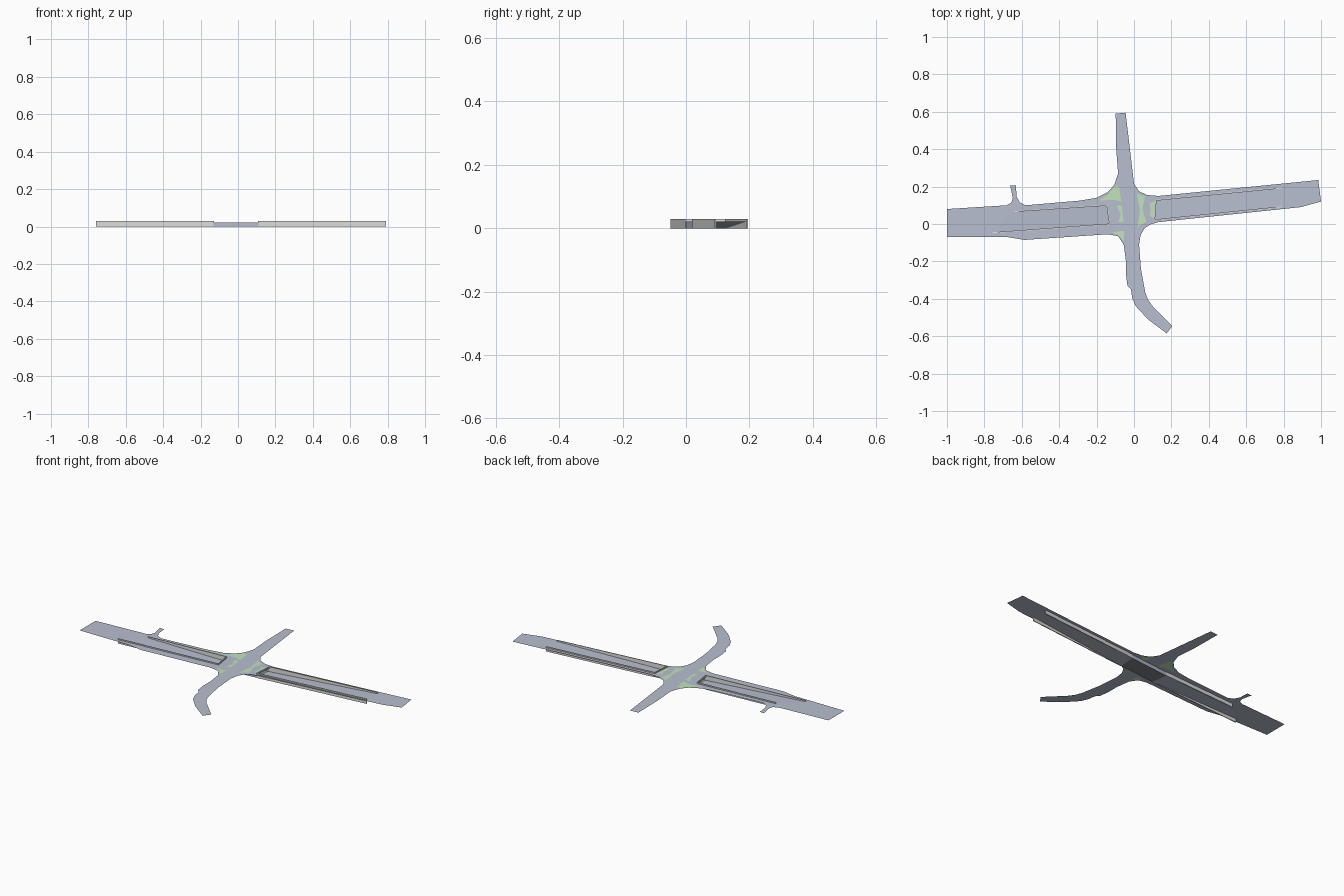
import bpy, bmesh
from mathutils import Vector

if "Cube" in bpy.data.objects:
    bpy.data.objects.remove(bpy.data.objects["Cube"])

GROUND, TOP, THICK = 0.022, 0.029, 0.005


def material(name, rgb):
    m = bpy.data.materials.new(name)
    m.diffuse_color = (*rgb, 1)
    m.use_nodes = True
    m.node_tree.nodes["Principled BSDF"].inputs["Base Color"].default_value = m.diffuse_color
    return m


ROAD = material("road_blue_grey", (0.48, 0.52, 0.63))
WALL = material("concrete_grey", (0.75, 0.75, 0.735))
GRASS = material("pale_green", (0.53, 0.78, 0.50))
DARK = material("tunnel_dark_grey", (0.22, 0.23, 0.25))


def finish(name, bm, mat):
    me = bpy.data.meshes.new(name)
    bm.to_mesh(me)
    bm.free()
    me.materials.append(mat)
    ob = bpy.data.objects.new(name, me)
    bpy.context.collection.objects.link(ob)
    return ob


def sheet(name, loops, z, mat):
    """Flat sheet from an outline plus optional hole loops."""
    bm = bmesh.new()
    edges = []
    for loop in loops:
        vs = [bm.verts.new((x, y, z)) for x, y in loop]
        edges += [bm.edges.new((a, b)) for a, b in zip(vs, vs[1:] + vs[:1])]
    bmesh.ops.triangle_fill(bm, edges=edges, use_beauty=True, normal=(0, 0, 1))
    for f in bm.faces:
        f.normal_update()
        if f.normal.z < 0:
            f.normal_flip()
    return finish(name, bm, mat)


def quad(name, pts, mat):
    bm = bmesh.new()
    bm.faces.new([bm.verts.new(p) for p in pts])
    return finish(name, bm, mat)


def wall(name, p, q, z0, z1):
    """Thin upright box from p to q."""
    p, q = Vector(p), Vector(q)
    d = (q - p).normalized()
    n = Vector((-d.y, d.x)) * THICK / 2
    bm = bmesh.new()
    f = bm.faces.new([bm.verts.new((c.x, c.y, z0)) for c in (p - n, q - n, q + n, p + n)])
    ext = bmesh.ops.extrude_face_region(bm, geom=[f], use_keep_orig=True)
    top = [v for v in ext["geom"] if isinstance(v, bmesh.types.BMVert)]
    bmesh.ops.translate(bm, verts=top, vec=(0, 0, z1 - z0))
    bmesh.ops.recalc_face_normals(bm, faces=bm.faces)
    return finish(name, bm, WALL)


# Road outline, clockwise from the west end, one arm at a time
west_north = [(-1, -0.07), (-1, 0.08), (-0.68, 0.1), (-0.655, 0.115), (-0.648, 0.14),
              (-0.662, 0.205), (-0.632, 0.205), (-0.627, 0.145), (-0.61, 0.115),
              (-0.58, 0.1), (-0.29, 0.125), (-0.2, 0.14)]
north = [(-0.14, 0.17), (-0.105, 0.21), (-0.085, 0.27), (-0.095, 0.4), (-0.098, 0.59),
         (-0.045, 0.595), (0, 0.215), (0.027, 0.175), (0.07, 0.155), (0.13, 0.15)]
east = [(0.985, 0.235), (1, 0.12), (0.89, 0.09), (0.13, 0.01), (0.085, -0.003)]
south = [(0.055, -0.025), (0.035, -0.06), (0.027, -0.11), (0.037, -0.24), (0.06, -0.365),
         (0.075, -0.405), (0.1, -0.44), (0.205, -0.545), (0.175, -0.585), (0.075, -0.51),
         (0.01, -0.44), (-0.01, -0.395), (-0.016, -0.35), (-0.035, -0.33),
         (-0.043, -0.27), (-0.043, -0.2), (-0.055, -0.11), (-0.085, -0.065), (-0.14, -0.055)]
west_south = [(-0.585, -0.085), (-0.675, -0.07)]

# Underpass cuttings: portal south, portal north, far north, far south
cuttings = {
    "west": [(-0.13, 0.0), (-0.145, 0.1), (-0.64, 0.067), (-0.76, -0.047)],
    "east": [(0.11, 0.022), (0.118, 0.127), (0.79, 0.193), (0.79, 0.092)],
}

# Grass islands of the junction, cut into the road
islands = {
    "north_west_corner": [(-0.19, 0.125), (-0.14, 0.155), (-0.105, 0.2), (-0.08, 0.2),
                          (-0.068, 0.12), (-0.11, 0.13)],
    "west_strip": [(-0.095, 0.1), (-0.065, 0.1), (-0.055, 0.01), (-0.085, 0.01), (-0.07, 0.05)],
    "south_west_corner": [(-0.115, -0.045), (-0.055, -0.035), (-0.052, -0.095), (-0.08, -0.062)],
    "east_strip": [(0.015, 0.165), (0.058, 0.145), (0.045, 0.08), (0.065, 0.012),
                   (0.02, -0.015), (0.032, 0.07)],
    "portal_crescent": [(0.083, 0.11), (0.112, 0.122), (0.106, 0.03), (0.083, 0.045),
                        (0.09, 0.08)],
}
sheet("road_surface", [west_north + north + east + south + west_south,
                       *cuttings.values(), *islands.values()], GROUND, ROAD)
for name, pts in islands.items():
    sheet(name + "_island", [pts], GROUND, GRASS)

# Sloping ramps, side walls and portal parapets
for side, (ps, pn, fn, fs) in cuttings.items():
    ramp = [(*ps, 0), (*pn, 0), (*fn, GROUND), (*fs, GROUND)]
    quad(side + "_ramp", ramp if side == "west" else ramp[::-1], ROAD)
    wall(side + "_south_wall", ps, fs, 0, TOP)
    wall(side + "_north_wall", pn, fn, 0, TOP)
    wall(side + "_portal_parapet", ps, pn, GROUND - 0.002, TOP)

# Tunnel under the junction
(ws, wn), (es, en) = cuttings["west"][:2], cuttings["east"][:2]
quad("tunnel_floor", [(*ws, 0), (*es, 0), (*en, 0), (*wn, 0)], DARK)
quad("tunnel_south_wall", [(*ws, 0), (*es, 0), (*es, GROUND), (*ws, GROUND)], ROAD)
quad("tunnel_north_wall", [(*en, 0), (*wn, 0), (*wn, GROUND), (*en, GROUND)], ROAD)
